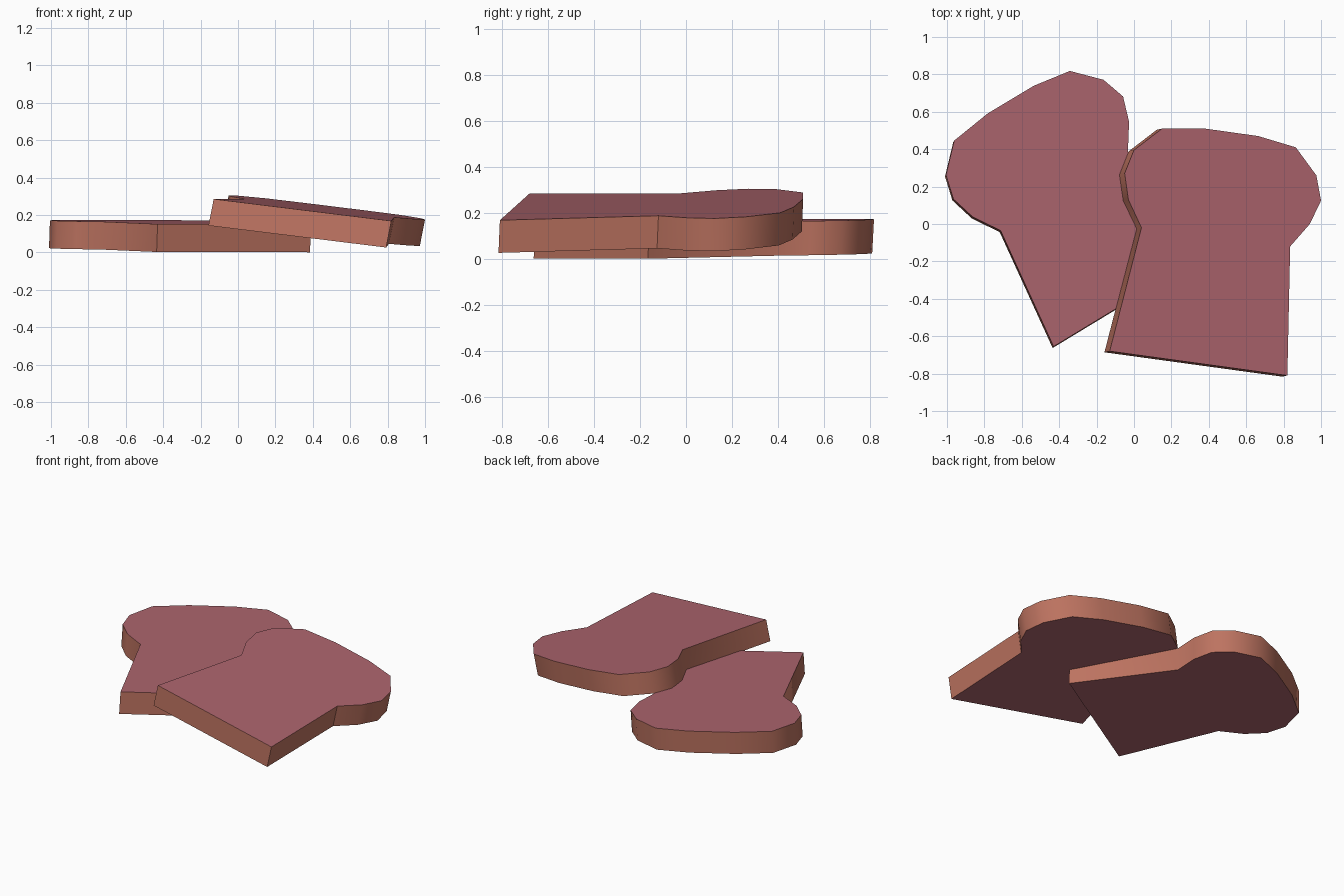
import bpy, bmesh, math
from mathutils import Matrix, Vector

if "Cube" in bpy.data.objects:
    bpy.data.objects.remove(bpy.data.objects["Cube"])


def material(name, rgb):
    m = bpy.data.materials.new(name)
    m.diffuse_color = (*rgb, 1.0)
    m.use_nodes = True
    m.node_tree.nodes["Principled BSDF"].inputs["Base Color"].default_value = m.diffuse_color
    return m


CRUMB = material("rosy crumb", (0.41, 0.127, 0.152))
CRUST = material("brown crust", (0.51, 0.172, 0.118))

# Slice outline, counter-clockwise, measured from its bottom-left corner
# (as seen on the right-hand slice, which is turned by about -8 degrees)
OUTLINE = [
    (0, 0), (0.95, -0.13), (0.965, 0.56), (1.07, 0.68), (1.13, 0.805),
    (1.105, 0.94), (0.995, 1.09), (0.795, 1.15), (0.51, 1.19), (0.28, 1.19),
    (0.13, 1.075), (0.08, 0.95), (0.10, 0.81), (0.17, 0.66),
]


def slice_of_bread(name, corner, turn, slope, rise):
    """Bread slice: top outline on a sloping plane, extruded down by rise."""
    rot = Matrix.Rotation(math.radians(turn), 2)
    rise = Vector(rise)
    bm = bmesh.new()
    verts = []
    for p in OUTLINE:
        d = rot @ Vector(p)
        verts.append(bm.verts.new((corner[0] + d.x, corner[1] + d.y,
                                   corner[2] + slope[0] * d.x + slope[1] * d.y)))
    top = bm.faces.new(verts)
    ext = bmesh.ops.extrude_face_region(bm, geom=[top], use_keep_orig=True)
    moved = [g for g in ext["geom"] if isinstance(g, bmesh.types.BMVert)]
    bmesh.ops.translate(bm, verts=moved, vec=-rise)
    bmesh.ops.recalc_face_normals(bm, faces=bm.faces[:])
    # crumb on the two broad faces, crust around the rim
    for f in bm.faces:
        f.material_index = 0 if abs(f.normal.z) > 0.7 else 1
    mesh = bpy.data.meshes.new(name)
    bm.to_mesh(mesh)
    bm.free()
    mesh.materials.append(CRUMB)
    mesh.materials.append(CRUST)
    obj = bpy.data.objects.new(name, mesh)
    bpy.context.collection.objects.link(obj)
    bpy.ops.object.select_all(action="DESELECT")
    obj.select_set(True)
    bpy.context.view_layer.objects.active = obj
    bpy.ops.object.shade_smooth_by_angle(angle=math.radians(40))
    return obj


# Lower slice lies almost flat, upper slice leans on it
slice_of_bread("lower_bread_slice", (-0.43, -0.655, 0.151), 39,
               (-0.011, 0.015), (0.005, 0.008, 0.149))
slice_of_bread("upper_bread_slice", (-0.13, -0.68, 0.285), 0,
               (-0.119, 0.031), (0.028, 0.006, 0.142))
